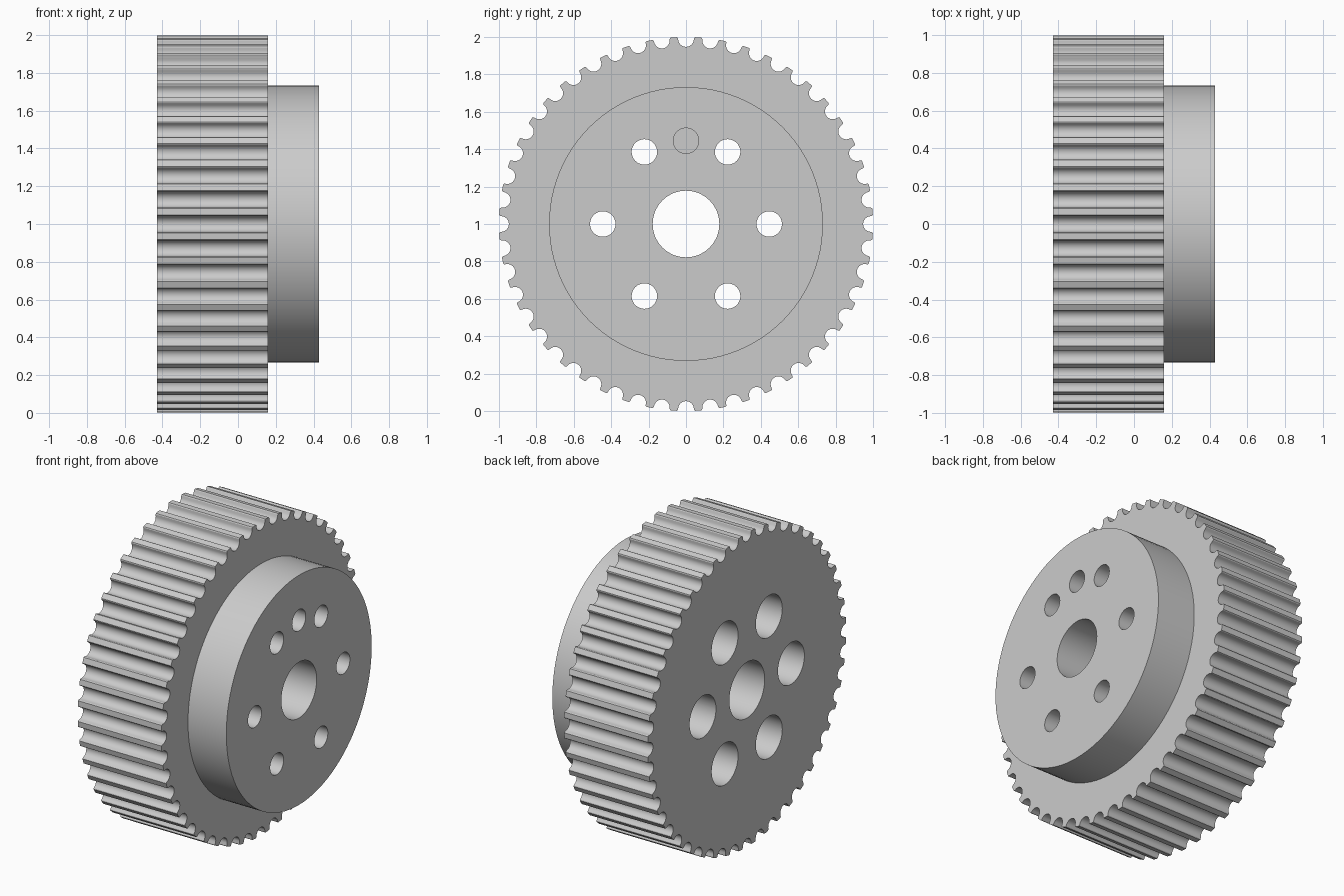
import bpy, bmesh
from math import sin, cos, pi

default = bpy.data.objects.get("Cube")
if default:
    bpy.data.objects.remove(default, do_unlink=True)

TEETH = 48
BACK, STEP, FRONT = -0.43, 0.16, 0.43   # stations along the axle (x)
BOLT_RING = 0.445

steel = bpy.data.materials.new("machined_grey")
steel.use_nodes = True
grey = (0.6, 0.6, 0.6, 1)
steel.diffuse_color = grey
steel.node_tree.nodes["Principled BSDF"].inputs["Base Color"].default_value = grey


def prism(name, outline, x0, x1):
    """Extrude a closed (y, z) outline along x."""
    bm = bmesh.new()
    face = bm.faces.new([bm.verts.new((x0, y, z)) for y, z in outline])
    grown = bmesh.ops.extrude_face_region(bm, geom=[face], use_keep_orig=True)["geom"]
    moved = [v for v in grown if isinstance(v, bmesh.types.BMVert)]
    bmesh.ops.translate(bm, verts=moved, vec=(x1 - x0, 0, 0))
    bmesh.ops.recalc_face_normals(bm, faces=bm.faces)
    mesh = bpy.data.meshes.new(name)
    bm.to_mesh(mesh)
    bm.free()
    mesh.materials.append(steel)
    obj = bpy.data.objects.new(name, mesh)
    bpy.context.collection.objects.link(obj)
    return obj


def circle(radius, y=0, z=1, sides=48):
    return [(y + radius * cos(2 * pi * i / sides), z + radius * sin(2 * pi * i / sides))
            for i in range(sides)]


def toothed_outline():
    # One round-bottomed groove with eased lips, as (tangent, radius) pairs
    arc = [(-0.042 * cos(pi * i / 12), 0.989 - 0.042 * sin(pi * i / 12)) for i in range(13)]
    lip = [(0.0435, 0.9945), (0.048, 0.9988)]
    groove = [(-t, r) for t, r in reversed(lip)] + arc + lip
    points = []
    for k in range(TEETH):
        a = 2 * pi * k / TEETH
        points += [(r * cos(a) - t * sin(a), 1 + r * sin(a) + t * cos(a)) for t, r in groove]
    return points


def combine(target, other, operation):
    mod = target.modifiers.new(operation.lower(), 'BOOLEAN')
    mod.operation = operation
    mod.solver = 'EXACT'
    mod.object = other
    bpy.ops.object.modifier_apply(modifier=mod.name)
    bpy.data.objects.remove(other, do_unlink=True)


# Toothed wheel
wheel = prism("toothed_pulley", toothed_outline(), BACK, STEP)
bpy.ops.object.select_all(action='DESELECT')
bpy.context.view_layer.objects.active = wheel
wheel.select_set(True)

# Raised hub on the +x side
combine(wheel, prism("hub", circle(0.732, sides=96), 0, FRONT), 'UNION')

# Central bore
combine(wheel, prism("bore_cutter", circle(0.178, sides=64), -1, 1), 'DIFFERENCE')

# Six bolt holes, counterbored from the back
for k in range(6):
    y, z = BOLT_RING * cos(k * pi / 3), 1 + BOLT_RING * sin(k * pi / 3)
    combine(wheel, prism("bolt_cutter", circle(0.068, y, z), -1, 1), 'DIFFERENCE')
    combine(wheel, prism("counterbore_cutter", circle(0.133, y, z), -1, BACK + 0.42), 'DIFFERENCE')

# Blind dowel hole in the hub face
combine(wheel, prism("dowel_cutter", circle(0.068, 0, 1 + BOLT_RING), FRONT - 0.25, 1), 'DIFFERENCE')

bpy.ops.object.shade_smooth_by_angle(angle=pi / 6)
